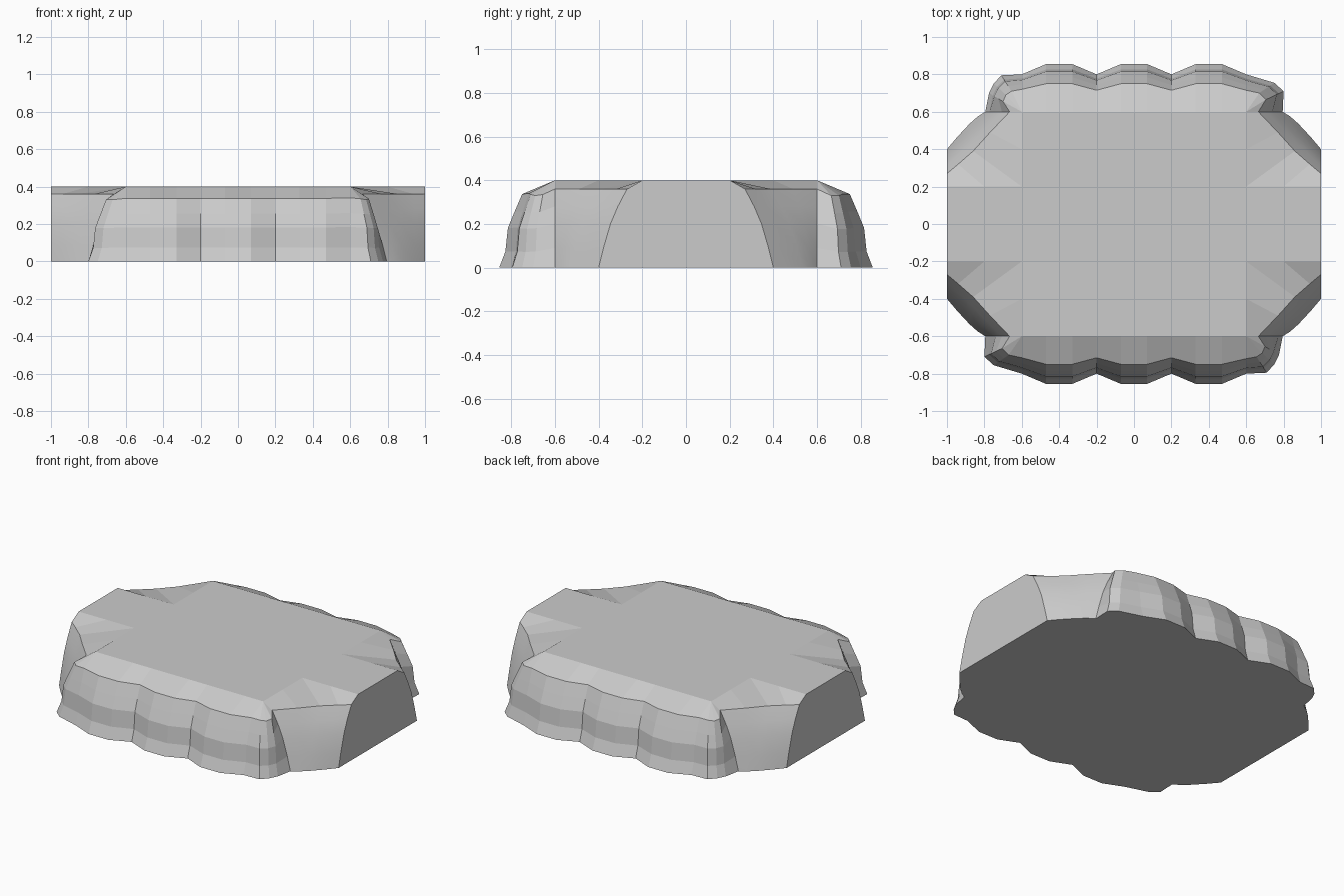
import bpy, bmesh

if "Cube" in bpy.data.objects:
    bpy.data.objects.remove(bpy.data.objects["Cube"])

H = 0.4
# (fraction from base point to crease point, height as part of the crease height)
CLIFF = [(0, 0), (.27, .22), (.38, .54), (.67, .76), (1, 1)]
SLOPE = [(0, 0), (.17, .25), (.42, .56), (.68, .78), (1, 1)]


def column(base, crease, zc, top, profile):
    """One vertical line of points from the ground up to the flat top."""
    pts = [(base[0] + (crease[0] - base[0]) * t,
            base[1] + (crease[1] - base[1]) * t, zc * z) for t, z in profile]
    return pts + [(top[0], top[1], H)]


cols = []
# smooth cut-away corner on the right
right = [((1, -.4), (1, -.27), (1, -.2)),
         ((.945, -.465), (.94, -.32), (.8, -.2)),
         ((.88, -.535), (.86, -.39), (.6, -.2)),
         ((.835, -.575), (.77, -.49), (.6, -.4)),
         ((.795, -.6), (.665, -.6), (.6, -.6))]
cols += [column(b, c, .36, t, SLOPE) for b, c, t in right]
# rocky knob at the right end of the cliff
for b, c, z in [((.775, -.70), (.70, -.655), .335),
                ((.75, -.75), (.685, -.69), .33),
                ((.71, -.795), (.655, -.71), .335)]:
    cols.append(column(b, c, z, (.6, -.6), CLIFF))
# scalloped cliff: valley, then two bulge points, repeated
cols.append(column((.6, -.8), (.6, -.72), .34, (.6, -.6), CLIFF))
for cx in (.4, 0, -.4):
    for dx, yb, yc, z in [(.07, -.855, -.75, .337), (-.07, -.855, -.75, .337),
                          (-.2, -.8, -.715, .337)]:
        x = cx + dx
        cols.append(column((x, yb), (x, yc), z, (x, -.6), CLIFF))
# rocky knob at the left end
for b, c, z in [((-.75, -.755), (-.67, -.70), .33),
                ((-.8, -.71), (-.705, -.665), .33)]:
    cols.append(column(b, c, z, (-.6, -.6), CLIFF))
# cut-away corner on the left mirrors the right one
flip = lambda p: (-p[0], p[1])
left_start = len(cols)
cols += [column(flip(b), flip(c), .36, flip(t), SLOPE)
         for b, c, t in reversed(right)]

# the back half is the front half turned by 180 degrees
half = len(cols)
cols += [[(-x, -y, z) for x, y, z in c] for c in cols]

bm = bmesh.new()
grid = [[bm.verts.new(p) for p in c] for c in cols]
n = len(grid)
for i in range(n):
    a, b = grid[i], grid[(i + 1) % n]
    k = i % half
    smooth = k < 4 or left_start <= k < half - 1
    for j in range(len(a) - 1):
        f = bm.faces.new((a[j], b[j], b[j + 1], a[j + 1]))
        f.smooth = smooth and j < 4
bm.faces.new([c[0] for c in grid])

# flat cross-shaped top, without the repeated corner points
ring = []
for c in grid:
    if not ring or (c[-1].co - ring[-1].co).length > 1e-4:
        ring.append(c[-1])
bm.faces.new(ring)
bmesh.ops.remove_doubles(bm, verts=bm.verts[:], dist=1e-4)
bmesh.ops.recalc_face_normals(bm, faces=bm.faces[:])

mesh = bpy.data.meshes.new("rock_platform")
bm.to_mesh(mesh)
bm.free()
obj = bpy.data.objects.new("rock_platform", mesh)
bpy.context.collection.objects.link(obj)
bpy.context.view_layer.objects.active = obj
obj.select_set(True)
